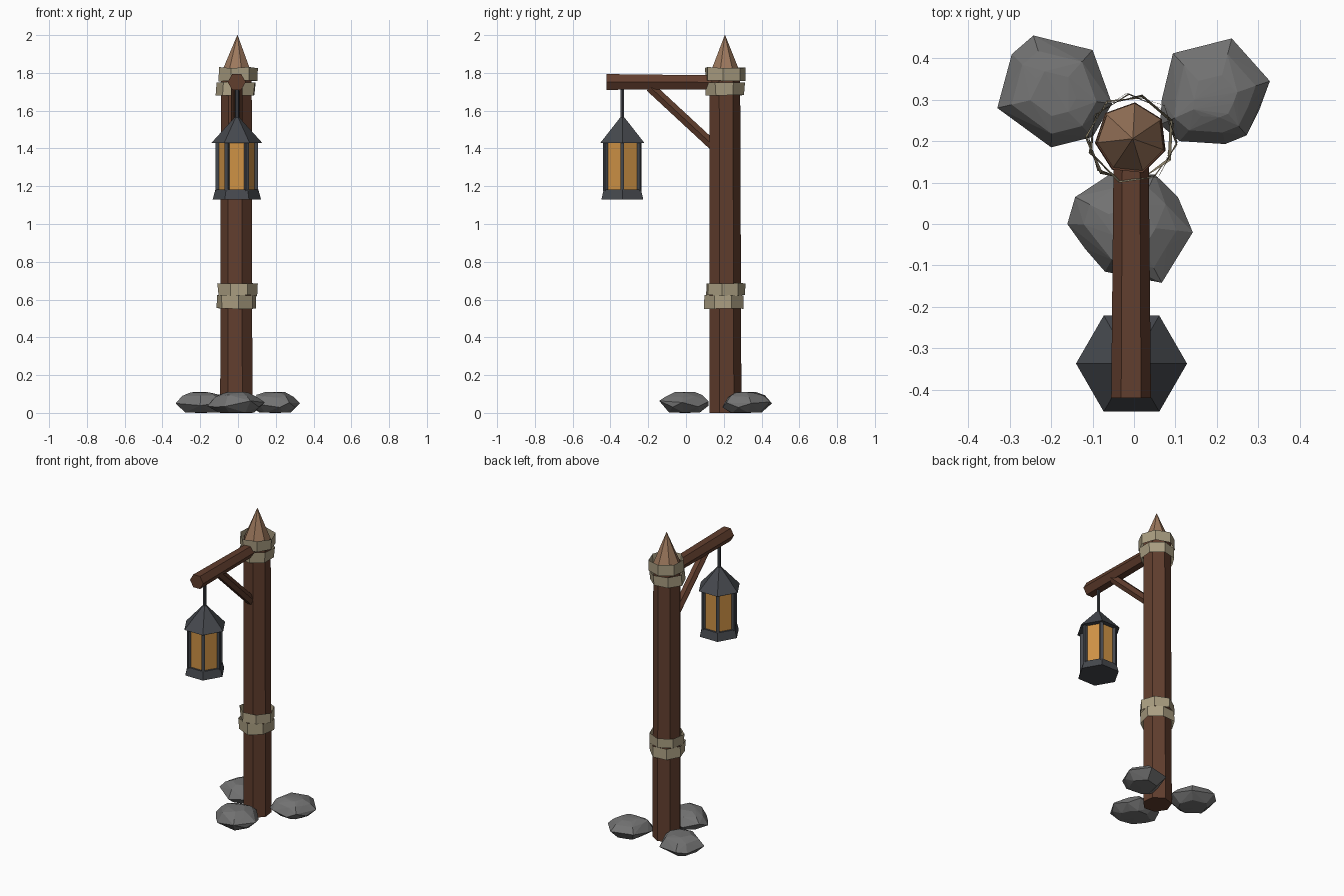
import bpy, bmesh, random
from math import sin, cos, pi, radians
from mathutils import Vector

if "Cube" in bpy.data.objects:
    bpy.data.objects.remove(bpy.data.objects["Cube"])

random.seed(4)


def material(name, r, g, b):
    m = bpy.data.materials.new(name)
    m.diffuse_color = (r, g, b, 1)
    m.use_nodes = True
    m.node_tree.nodes["Principled BSDF"].inputs["Base Color"].default_value = m.diffuse_color
    return m


WOOD = material("dark_wood", 0.12, 0.048, 0.027)
TIP = material("cut_wood", 0.34, 0.19, 0.11)
ROPE = material("rope", 0.40, 0.34, 0.22)
IRON = material("iron", 0.06, 0.065, 0.075)
GLASS = material("amber_glass", 0.62, 0.29, 0.06)
STONE = material("stone", 0.17, 0.17, 0.17)


def finish(name, bm, mat, normals=True):
    if normals:
        bmesh.ops.recalc_face_normals(bm, faces=bm.faces[:])
    me = bpy.data.meshes.new(name)
    bm.to_mesh(me)
    bm.free()
    me.materials.append(mat)
    ob = bpy.data.objects.new(name, me)
    bpy.context.collection.objects.link(ob)
    return ob


def tube(name, sections, n, mat, phase=0, caps=True, jitter=0):
    """Flat-sided tube through (x, y, z, radius) sections lying in a yz plane."""
    bm = bmesh.new()
    d = (Vector(sections[-1][:3]) - Vector(sections[0][:3])).normalized()
    u = Vector((1, 0, 0))
    v = d.cross(u).normalized()
    rings = []
    for x, y, z, r in sections:
        ring = []
        for i in range(n):
            a = radians(phase) + 2 * pi * i / n
            rr = r + random.uniform(-jitter, jitter)
            p = Vector((x, y, z)) + (u * cos(a) + v * sin(a)) * rr
            p += d * random.uniform(-jitter, jitter) * 0.7
            ring.append(bm.verts.new(p))
        rings.append(ring)
    for lo, hi in zip(rings, rings[1:]):
        for i in range(n):
            j = (i + 1) % n
            bm.faces.new((lo[i], lo[j], hi[j], hi[i]))
    if caps:
        bm.faces.new(rings[0][::-1])
        bm.faces.new(rings[-1])
    return finish(name, bm, mat, caps)


# post and sharpened tip
PX, PY = -0.007, 0.206
tube("post", [(PX, PY, 0, 0.088), (PX, 0.203, 1.8, 0.084)], 7, WOOD, 84)
tube("post_tip", [(PX, PY, 1.79, 0.086), (-0.003, PY, 2.0, 0.001)], 7, TIP, 84)

# rope bindings: thin open bands in two pairs
for k, (z0, z1, phase) in enumerate([(0.553, 0.622, 70), (0.622, 0.687, 95),
                                     (1.68, 1.75, 75), (1.757, 1.828, 98)]):
    x = PX + (0.004 if k % 2 else -0.002)
    tube(f"rope_band_{k + 1}", [(x, PY, z0, 0.107), (x, PY, z1, 0.107)],
         7, ROPE, phase, caps=False, jitter=0.005)

# arm and diagonal brace
tube("arm", [(PX, 0.2, 1.75, 0.042), (PX, -0.42, 1.752, 0.048)], 6, WOOD)
tube("brace", [(PX, 0.15, 1.41, 0.03), (PX, -0.19, 1.725, 0.03)], 6, WOOD)

# lantern
LX, LY = -0.006, -0.337


def lathe(name, profile, mat, n=6):
    return tube(name, [(LX, LY, z, r) for z, r in profile], n, mat)


lathe("lantern_rod", [(1.55, 0.01), (1.73, 0.01)], IRON)
lathe("lantern_roof", [(1.43, 0.134), (1.565, 0.012)], IRON)
lathe("lantern_base", [(1.13, 0.128), (1.182, 0.114)], IRON)
lathe("lantern_glass", [(1.175, 0.1), (1.435, 0.1)], GLASS)
for i in range(6):
    a = i * pi / 3
    x, y = LX + 0.103 * cos(a), LY + 0.103 * sin(a)
    tube(f"lantern_bar_{i + 1}", [(x, y, 1.175, 0.014), (x, y, 1.435, 0.014)],
         4, IRON, 60 * i + 45)

# stones around the foot: hulls of a plan outline scaled at several heights
outlines = {
    "stone_back_left": [(-.243, .455), (-.10, .42), (-.053, .29), (-.10, .21),
                        (-.20, .185), (-.26, .24), (-.33, .28), (-.295, .41)],
    "stone_back_right": [(.236, .448), (.28, .378), (.328, .345), (.303, .277), (.272, .214),
                         (.22, .193), (.11, .20), (.063, .24), (.067, .30), (.094, .412)],
    "stone_front": [(-.058, .12), (.05, .12), (.106, .065), (.142, -.02), (.11, -.07),
                    (.067, -.142), (-.07, -.115), (-.118, -.06), (-.161, 0), (-.142, .065)],
}
for name, pts in outlines.items():
    cx = sum(p[0] for p in pts) / len(pts)
    cy = sum(p[1] for p in pts) / len(pts)
    bm = bmesh.new()
    for z, s, dz in [(0.002, 0.62, 0.0), (0.046, 1.0, 0.018),
                     (0.088, 0.74, 0.008), (0.108, 0.4, 0.003)]:
        for x, y in pts:
            bm.verts.new((cx + (x - cx) * s, cy + (y - cy) * s,
                          z + random.uniform(-dz, dz)))
    bm.verts.new((cx, cy, 0))
    res = bmesh.ops.convex_hull(bm, input=bm.verts[:])
    loose = [v for v in bm.verts if not v.link_faces]
    bmesh.ops.delete(bm, geom=loose, context='VERTS')
    finish(name, bm, STONE)
